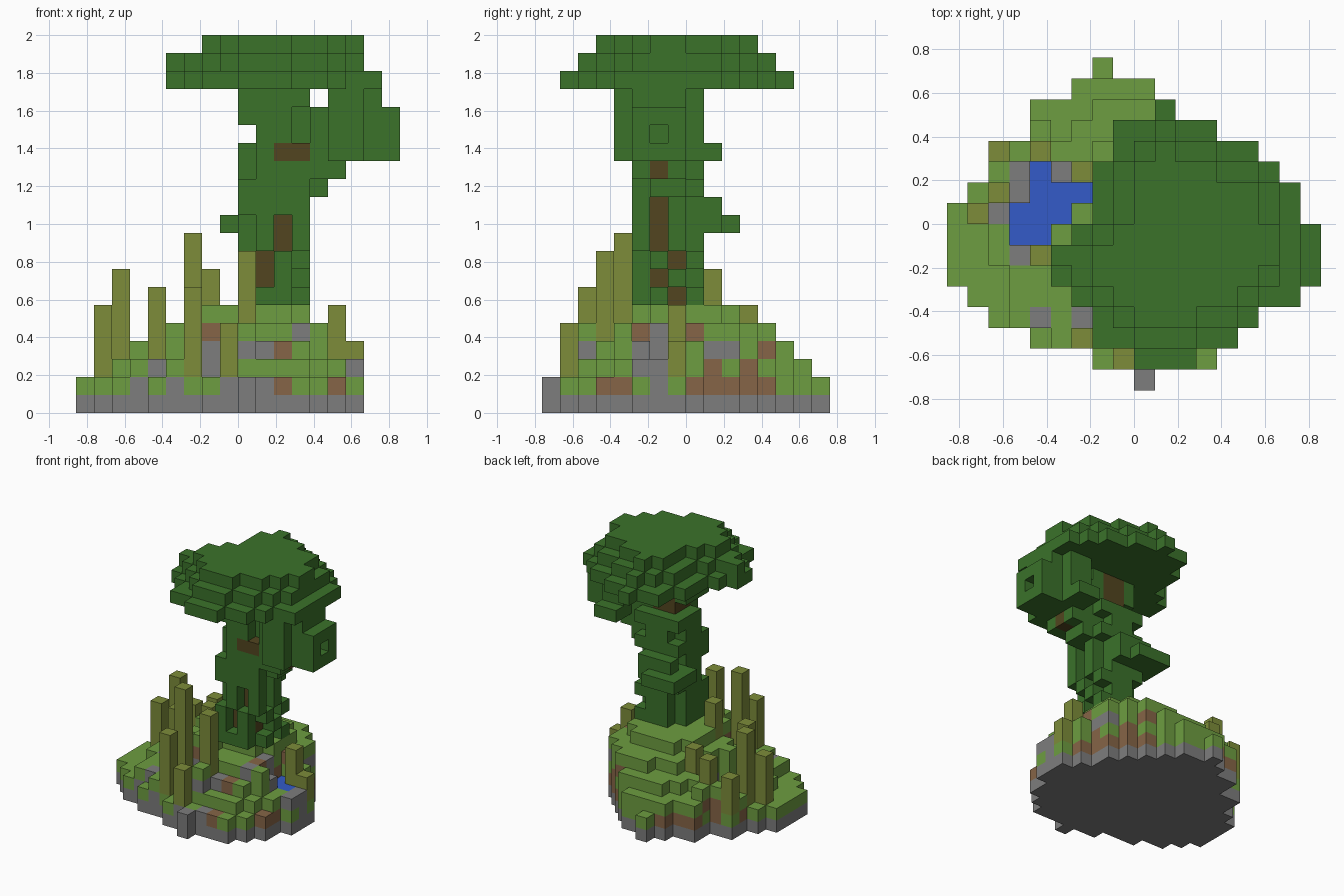
import bpy
import bmesh
import math
import random
from mathutils import Vector

old = bpy.data.objects.get("Cube")
if old:
    bpy.data.objects.remove(old, do_unlink=True)

random.seed(4)
U = 2 / 21  # block size

COLOURS = {
    "grass_green": (0.155, 0.340, 0.052),
    "leaf_green": (0.043, 0.168, 0.023),
    "reed_olive": (0.205, 0.265, 0.042),
    "bark_brown": (0.085, 0.060, 0.014),
    "dirt_brown": (0.240, 0.130, 0.063),
    "stone_grey": (0.205, 0.205, 0.205),
    "water_blue": (0.033, 0.105, 0.580),
}
NAMES = list(COLOURS)
MATS = []
for name, rgb in COLOURS.items():
    m = bpy.data.materials.new(name)
    m.use_nodes = True
    m.diffuse_color = (*rgb, 1)
    m.node_tree.nodes["Principled BSDF"].inputs["Base Color"].default_value = (*rgb, 1)
    MATS.append(m)

blocks = {}  # cell -> (part, colour)


def put(part, colour, xs, ys, zs, keep=False):
    for x in xs:
        for y in ys:
            for z in zs:
                if not (keep and (x, y, z) in blocks):
                    blocks[x, y, z] = (part, colour)


def span(a, b):
    return range(a, b + 1)


# Ground footprint: first and last x for each row, back to front
ROWS = [(-2, -2), (-3, 0), (-5, 1), (-5, 2), (-7, 3), (-7, 4), (-8, 4), (-9, 5),
        (-9, 6), (-9, 6), (-9, 6), (-8, 5), (-7, 5), (-5, 4), (-2, 3), (0, 0)]
ground = {(x, 7 - i) for i, (a, b) in enumerate(ROWS) for x in span(a, b)}


def hill(x, y):
    dx = x - 1
    t = math.hypot(dx / (10 if dx < 0 else 6.5), y / 8)
    h = max(2, min(6, int(8.2 - 6 * t)))
    if x <= -4 and -5 <= y <= -2:  # low shore in front of the pond
        h = min(h, 3)
    return h


height = {c: hill(*c) for c in ground}

# Pond with a stone shore, and small pools at the front and side under the cliffs
pond = {(-5, 2), (-5, 1), (-4, 1), (-3, 1), (-6, 0), (-5, 0), (-4, 0), (-6, -1), (-5, -1)}
side_pool = {(5, -2), (4, -2), (4, -1)}
front_pool = {(-2, -4), (-1, -4)}
water = pond | side_pool | front_pool
shore = {(-6, 2), (-6, 1), (-7, 0), (-6, -2), (-4, 2)}
stone_tops = shore | {(-5, -5), (-3, -5), (0, -8)}
LEVELS = {
    2: pond | front_pool | {(-4, -2), (-4, -3), (-2, -5), (-1, -5), (-2, -6), (-1, -6)},
    3: shore | side_pool | {(6, -2), (6, -3), (5, -3), (-6, -5), (-5, -5), (-4, -6)},
    4: {(-6, 3), (-5, 4)},
    5: {(3, -4), (4, -4), (0, -6)},
    6: {(-2, -3), (-1, -3), (-2, -2)},
}
for h, cells in LEVELS.items():
    for c in cells:
        height[c] = h

# Bank patterns, layers 1 to 5: G grass, S stone, B dirt
LETTER = {"G": "grass_green", "S": "stone_grey", "B": "dirt_brown"}
FRONT = ["GGGSGSGGSSSBGGBG", "GGGGSGGSGGGGGGGS", "GGGGGGGSGSSBGSGG", "GGGGGGGBGGGGSGGG", "G" * 16]
SIDE = ["SGGBBGSGBBBBBGGG", "GGGGGSSGGBGBGGGG", "GGSGGSSGGSSGBGGG", "GGGGGBSGBGGGGGGG", "G" * 16]

for (x, y), h in height.items():
    for z in range(h):
        foremost = not any(height.get((x, j), 0) > z for j in range(-8, y))
        rightmost = not any(height.get((i, y), 0) > z for i in range(x + 1, 8))
        colour = "grass_green"
        if z == 0:
            colour = "stone_grey"
        elif z == h - 1 and (x, y) in water:
            colour = "water_blue"
        elif z == h - 1 and (x, y) in stone_tops:
            colour = "stone_grey"
        elif rightmost:
            colour = LETTER[SIDE[z - 1][y + 8]]
        elif foremost:
            colour = LETTER[FRONT[z - 1][x + 9]]
        elif z < h - 1:
            colour = LETTER[random.choice("GGBBS")]
        blocks[x, y, z] = ("water" if colour == "water_blue" else "ground", colour)

# Reeds: x, y, top layer
REEDS = [(-8, 0, 6), (-7, 1, 8), (-7, 3, 5), (-5, 3, 6), (-3, 2, 6), (-5, -2, 7), (-3, -4, 10),
         (-3, -6, 7), (-1, -7, 5), (0, -5, 9), (-2, -2, 8), (5, -1, 6), (6, -1, 4)]
for x, y, top in REEDS:
    put("reeds", "reed_olive", [x], [y], range(2, top))

# Trunk and side branch
put("trunk", "bark_brown", span(1, 2), span(-2, -1), span(6, 17))
put("trunk", "bark_brown", span(3, 5), [-2], [14])
put("trunk", "bark_brown", [2, 3], [-3], [14])
put("trunk", "bark_brown", [5], [-2], [13])

# Ivy wrapped round the trunk, with gaps that show the bark
gaps = {(1, -3, 7), (1, -3, 8), (2, -3, 9), (2, -3, 10), (3, -2, 9), (3, -2, 10), (3, -2, 11),
        (3, -2, 13), (3, -1, 8), (3, -1, 6), (3, -2, 7)}
for z in span(6, 17):
    for x in span(0, 3):
        for y in span(-3, 0):
            bare_back = z > 14 and y == 0
            corner = x in (0, 3) and y in (-3, 0) and random.random() < 0.5
            ledge = z == 15 and x == 0
            if not (bare_back or corner or ledge or (x, y, z) in gaps):
                put("ivy", "leaf_green", [x], [y], [z], keep=True)
put("ivy", "leaf_green", span(-1, 2), [1], [10])
put("ivy", "leaf_green", span(-1, 1), [2], [10])
put("ivy", "leaf_green", [-1], [0], [10])
put("ivy", "leaf_green", span(0, 2), [1], [11])
put("ivy", "leaf_green", [4], span(-2, -1), [12])
put("ivy", "leaf_green", span(4, 5), [-3, -1], [13])
put("ivy", "leaf_green", [4], [-2], [13])

# Side leaf clump
put("side_clump", "leaf_green", span(5, 7), span(-3, -1), span(14, 17), keep=True)
put("side_clump", "leaf_green", span(5, 6), [-4], span(14, 17))
put("side_clump", "leaf_green", span(5, 6), [0], span(14, 17))
put("side_clump", "leaf_green", [4], span(-3, -1), span(14, 16), keep=True)
put("side_clump", "leaf_green", [8], span(-3, -1), span(14, 16))
put("side_clump", "leaf_green", span(5, 6), [1], [14])
blocks.pop((8, -2, 15))

# Crown: three stacked layers, each one block smaller, with a few bulges
CROWN = [(1, 1), (-1, 3), (-1, 5), (-2, 6), (-2, 7), (-2, 7), (-3, 7),
         (-4, 7), (-4, 7), (-3, 7), (-2, 5), (-2, 4), (0, 2)]
BULGES = {18: set(), 19: {(-4, -2), (-3, -2), (-3, -3)}, 20: {(6, -1), (6, -2)}}
layer = {(x, 5 - i) for i, (a, b) in enumerate(CROWN) for x in span(a, b)}
for z, bulge in BULGES.items():
    for x, y in layer | bulge:
        put("crown", "leaf_green", [x], [y], [z])
    layer = {(x, y) for x, y in layer
             if {(x + 1, y), (x - 1, y), (x, y + 1), (x, y - 1)} <= layer}

# Turn the blocks of each part into a mesh of outer faces
AXES = [Vector(v) for v in ((1, 0, 0), (0, 1, 0), (0, 0, 1))]


def build(part):
    bm = bmesh.new()
    for cell, (owner, colour) in blocks.items():
        if owner != part:
            continue
        mid = Vector(cell) + Vector((0.5, 0.5, 0.5))
        for i in range(3):
            for s in (1, -1):
                n = AXES[i] * s
                if tuple(int(c) for c in Vector(cell) + n) in blocks:
                    continue
                a, b = AXES[(i + 1) % 3] / 2, AXES[(i + 2) % 3] / 2 * s
                ring = [-a - b, a - b, a + b, -a + b]
                f = bm.faces.new([bm.verts.new((mid + n / 2 + r) * U) for r in ring])
                f.material_index = NAMES.index(colour)
    bmesh.ops.remove_doubles(bm, verts=bm.verts, dist=U / 100)
    mesh = bpy.data.meshes.new(part)
    bm.to_mesh(mesh)
    bm.free()
    for m in MATS:
        mesh.materials.append(m)
    bpy.context.collection.objects.link(bpy.data.objects.new(part, mesh))


for part in ("ground", "water", "reeds", "trunk", "ivy", "side_clump", "crown"):
    build(part)
